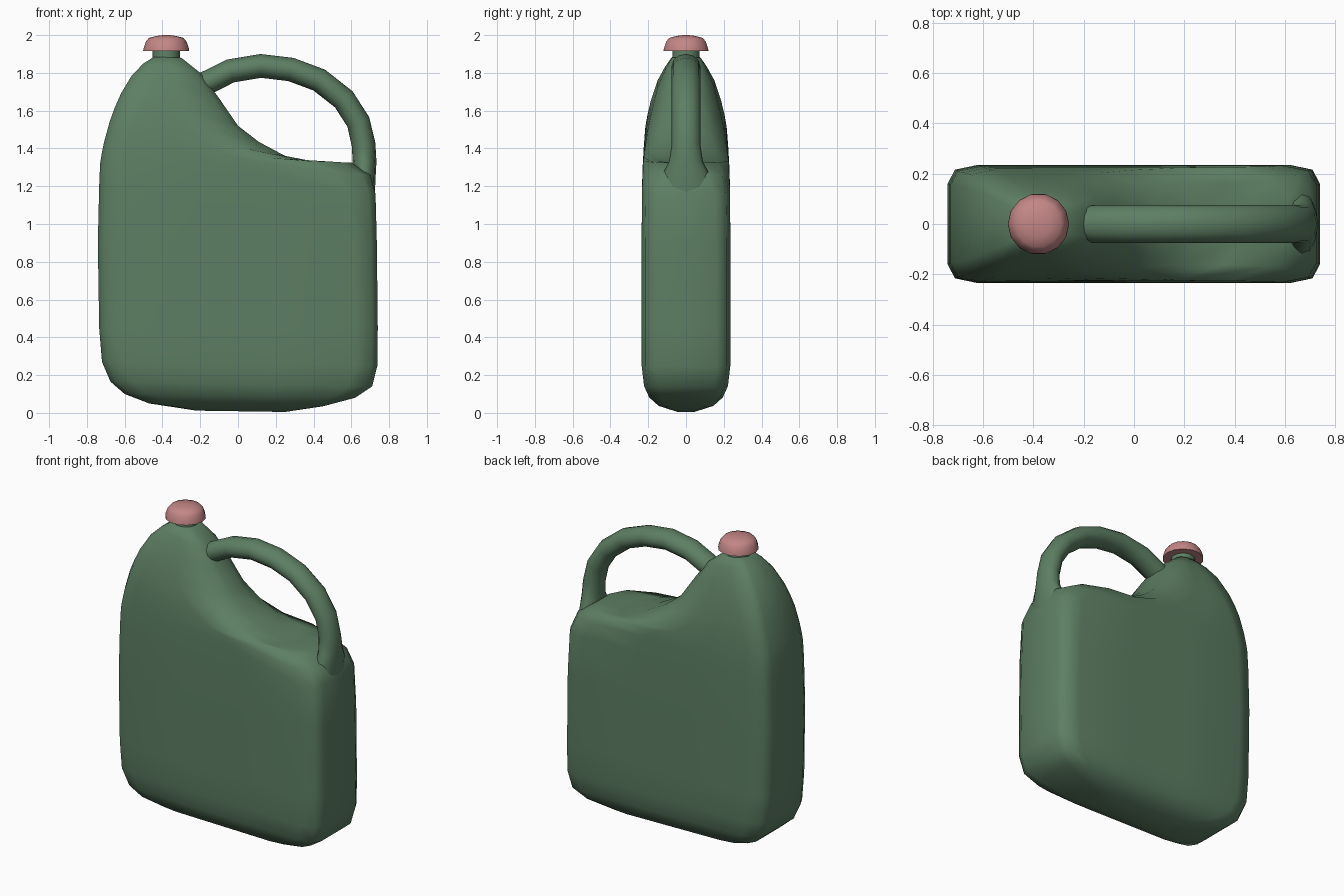
import bpy, bmesh, math
from mathutils import Vector

cube = bpy.data.objects.get("Cube")
if cube:
    bpy.data.objects.remove(cube, do_unlink=True)


def material(name, rgb):
    m = bpy.data.materials.new(name)
    m.use_nodes = True
    m.diffuse_color = (*rgb, 1)
    bsdf = next(n for n in m.node_tree.nodes if n.type == 'BSDF_PRINCIPLED')
    bsdf.inputs["Base Color"].default_value = (*rgb, 1)
    return m


def loft(name, rings, mat, angle):
    """Skin a list of equal-length point rings and close both ends."""
    bm = bmesh.new()
    loops = [[bm.verts.new(p) for p in ring] for ring in rings]
    n = len(loops[0])
    for a, b in zip(loops, loops[1:]):
        for i in range(n):
            j = (i + 1) % n
            bm.faces.new((a[i], a[j], b[j], b[i]))
    bm.faces.new(loops[0][::-1])
    bm.faces.new(loops[-1])
    bmesh.ops.recalc_face_normals(bm, faces=bm.faces)
    me = bpy.data.meshes.new(name)
    bm.to_mesh(me)
    bm.free()
    me.materials.append(mat)
    ob = bpy.data.objects.new(name, me)
    bpy.context.collection.objects.link(ob)
    bpy.ops.object.select_all(action='DESELECT')
    ob.select_set(True)
    bpy.context.view_layer.objects.active = ob
    bpy.ops.object.shade_smooth_by_angle(angle=math.radians(angle))
    return ob


green = material("jug green", (0.11, 0.21, 0.125))
pink = material("cap pink", (0.55, 0.24, 0.24))


# Body: tilted rounded-rectangle sections that follow both side outlines
def body_ring(xl, zl, xr, zr, d, round_r=0.12, tip=0.68):
    w = xr - xl
    l, r = min(0.12, w * 0.33), min(round_r, w * 0.4)
    half = [(xl, 0.68), (xl + l * 0.25, 0.92), (xl + l, 1)]
    half += [((xl + l) * (1 - t) + (xr - r) * t, 1) for t in (0.33, 0.67)]
    half += [(xr - r, 1), (xr - r * 0.25, (tip + 1) / 2 + 0.08), (xr, tip)]
    pts = half + [(x, -y) for x, y in reversed(half)]
    return [(x, y * d, zl + (zr - zl) * (x - xl) / w) for x, y in pts]


sections = [
    (-0.22, 0.012, 0.25, 0.005, 0.05),
    (-0.47, 0.05, 0.45, 0.035, 0.145),
    (-0.60, 0.10, 0.62, 0.08, 0.195),
    (-0.675, 0.165, 0.71, 0.14, 0.222),
    (-0.72, 0.27, 0.738, 0.25, 0.235),
    (-0.735, 0.45, 0.74, 0.45, 0.235),
    (-0.742, 0.9, 0.735, 0.9, 0.235),
    (-0.735, 1.2, 0.728, 1.16, 0.233, 0.14, 0.66),
    (-0.73, 1.32, 0.70, 1.26, 0.229, 0.18, 0.5),
    (-0.722, 1.37, 0.60, 1.325, 0.226, 0.22, 0.33),
    (-0.71, 1.43, 0.42, 1.328, 0.223, 0.25, 0.3),
    (-0.68, 1.54, 0.25, 1.36, 0.215, 0.25, 0.3),
    (-0.655, 1.61, 0.11, 1.435, 0.203, 0.25, 0.3),
    (-0.62, 1.69, 0.0, 1.52, 0.185, 0.22, 0.3),
    (-0.56, 1.79, -0.11, 1.68, 0.15, 0.18, 0.35),
    (-0.50, 1.85, -0.20, 1.80, 0.11, 0.1, 0.45),
    (-0.445, 1.885, -0.30, 1.88, 0.075, 0.06, 0.5),
]
loft("jug_body", [body_ring(*s) for s in sections], green, 60)

# Handle: oval tube swept along an arch, flaring into the shoulder
path = [(-0.27, 1.70), (-0.15, 1.755), (-0.04, 1.81), (0.12, 1.837),
        (0.28, 1.818), (0.43, 1.762), (0.56, 1.66), (0.637, 1.54),
        (0.665, 1.42), (0.67, 1.33), (0.665, 1.24), (0.66, 1.12)]
widths = [0.06] + [0.076] * 8 + [0.09, 0.135, 0.15]
handle = []
for i, (x, z) in enumerate(path):
    a, b = path[max(i - 1, 0)], path[min(i + 1, len(path) - 1)]
    t = Vector((b[0] - a[0], 0, b[1] - a[1])).normalized()
    normal = Vector((-t.z, 0, t.x))
    ring = []
    for k in range(12):
        ang = math.tau * k / 12
        ring.append(Vector((x, 0, z)) + normal * 0.063 * math.cos(ang)
                    + Vector((0, widths[i] * math.sin(ang), 0)))
    handle.append(ring)
loft("handle", handle, green, 60)


# Neck and screw cap: turned profiles
def turned(name, profile, sides, mat, angle):
    rings = [[(-0.38 + r * math.cos(math.tau * k / sides),
               r * math.sin(math.tau * k / sides), z) for k in range(sides)]
             for r, z in profile]
    return loft(name, rings, mat, angle)


turned("neck", [(0.078, 1.86), (0.072, 1.89), (0.072, 1.93)], 14, green, 40)
turned("cap", [(0.122, 1.915), (0.12, 1.93), (0.108, 1.965),
               (0.092, 1.985), (0.05, 1.996), (0.015, 2.0)], 14, pink, 45)
